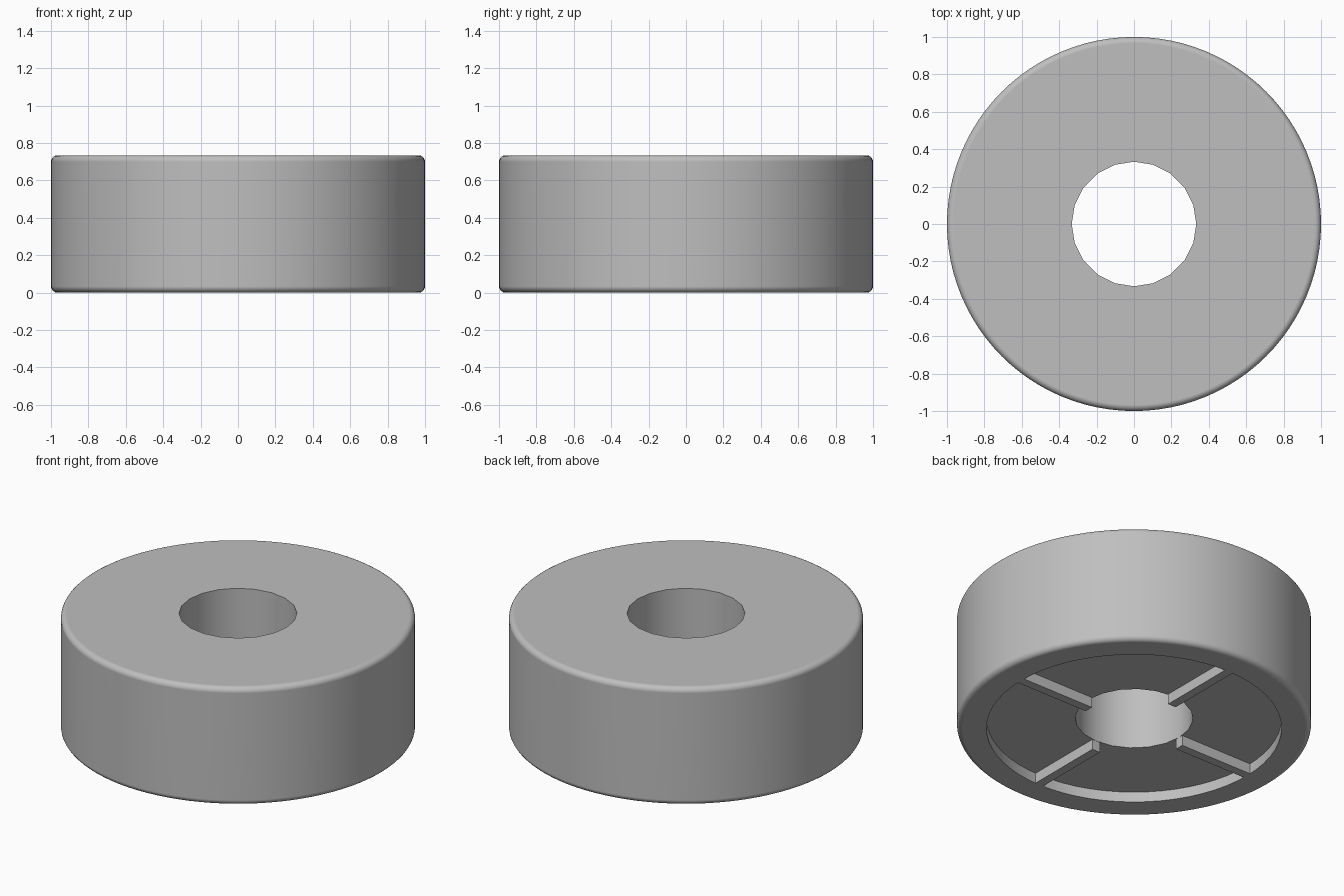
import bpy
import math

cube = bpy.data.objects.get("Cube")
if cube:
    bpy.data.objects.remove(cube, do_unlink=True)

HEIGHT = 0.733
HOLE_R = 0.333
RECESS_R = 0.833
RECESS_DEPTH = 0.064
RIB_WIDTH = 0.055

# Single grey material
grey = bpy.data.materials.new("plain_grey")
grey.use_nodes = True
colour = (0.52, 0.52, 0.52, 1)
grey.diffuse_color = colour
grey.node_tree.nodes["Principled BSDF"].inputs["Base Color"].default_value = colour


def cylinder(name, radius, z0, z1, sides):
    bpy.ops.mesh.primitive_cylinder_add(vertices=sides, radius=radius, depth=z1 - z0,
                                        location=(0, 0, (z0 + z1) / 2),
                                        rotation=(0, 0, math.pi / 2))
    obj = bpy.context.object
    obj.name = name
    bpy.ops.object.transform_apply(location=True, rotation=True, scale=True)
    return obj


def cut(target, cutter):
    cutter.hide_render = True
    mod = target.modifiers.new("cut", 'BOOLEAN')
    mod.operation = 'DIFFERENCE'
    mod.solver = 'EXACT'
    mod.object = cutter
    bpy.context.view_layer.objects.active = target
    bpy.ops.object.modifier_apply(modifier=mod.name)
    bpy.data.objects.remove(cutter, do_unlink=True)


# Round body with softly rounded outer rims
body = cylinder("round_body", 1, 0, HEIGHT, 96)
bevel = body.modifiers.new("rim_rounding", 'BEVEL')
bevel.width = 0.033
bevel.segments = 5
bevel.limit_method = 'ANGLE'
bevel.angle_limit = math.radians(40)
bpy.ops.object.modifier_apply(modifier=bevel.name)

# Shallow recess underneath and the central through hole
cut(body, cylinder("recess_cutter", RECESS_R, -0.1, RECESS_DEPTH, 64))
cut(body, cylinder("hole_cutter", HOLE_R, -0.2, HEIGHT + 0.2, 20))
body.data.materials.clear()
body.data.materials.append(grey)
bpy.ops.object.select_all(action='DESELECT')
body.select_set(True)
bpy.context.view_layer.objects.active = body
bpy.ops.object.shade_smooth_by_angle(angle=math.radians(30))
normals = body.modifiers.new("flat_caps", 'WEIGHTED_NORMAL')
normals.keep_sharp = True

# Four ribs crossing the recess from the hole to its outer wall
for i, side in enumerate(("left", "back", "right", "front")):
    angle = i * math.pi / 2
    middle = (HOLE_R + RECESS_R) / 2
    bpy.ops.mesh.primitive_cube_add(
        size=1, rotation=(0, 0, angle),
        location=(middle * math.cos(angle), middle * math.sin(angle), RECESS_DEPTH / 2))
    rib = bpy.context.object
    rib.name = side + "_rib"
    rib.scale = (RECESS_R - HOLE_R, RIB_WIDTH, RECESS_DEPTH)
    rib.data.materials.append(grey)
